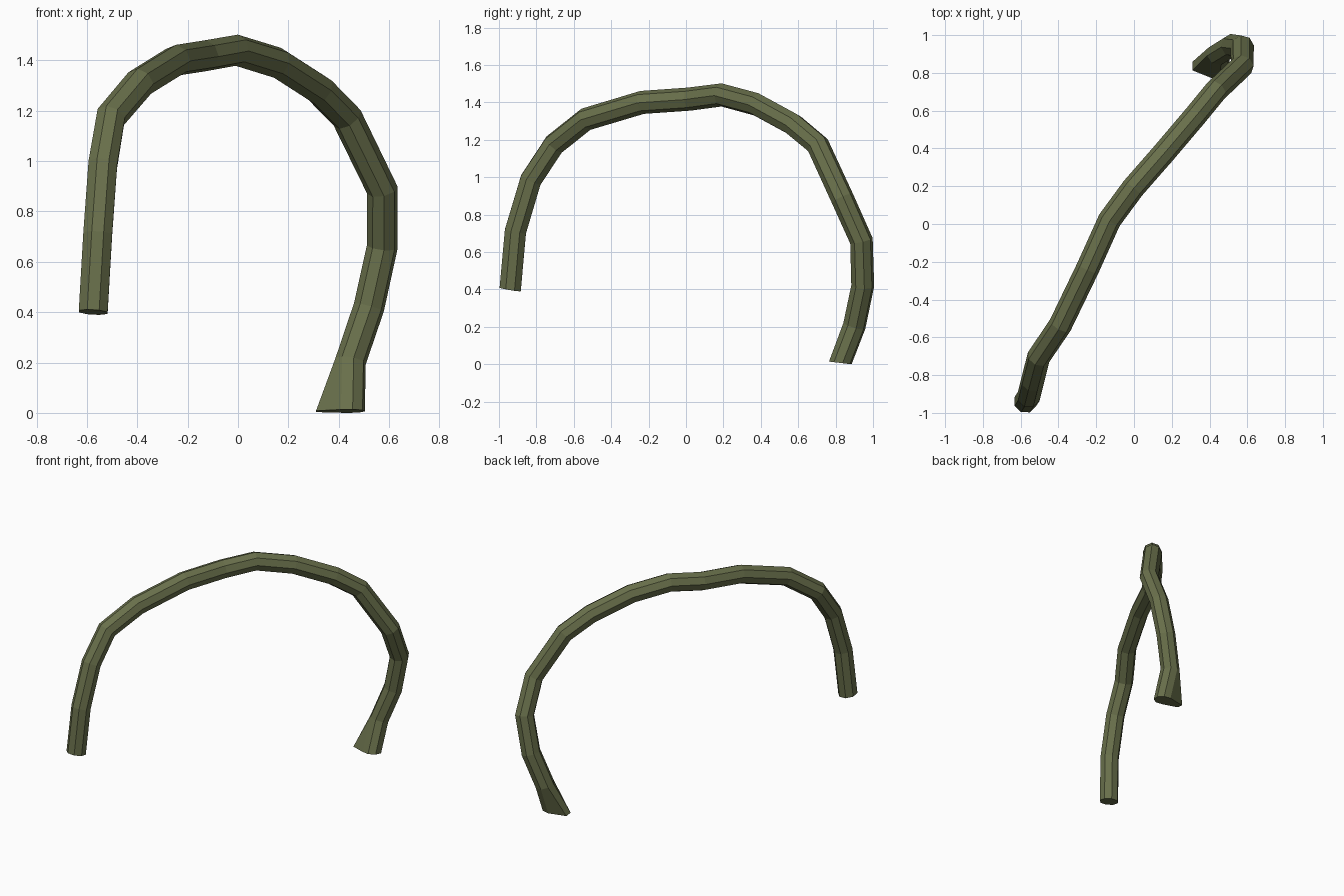
import bpy, bmesh, math
from mathutils import Vector

if "Cube" in bpy.data.objects:
    bpy.data.objects.remove(bpy.data.objects["Cube"])

SIDES, RADIUS = 8, 0.062

# Centre line of the bent bar, from the high end to the flared foot
path = [Vector(p) for p in (
    (-0.575, -0.94, 0.40), (-0.557, -0.912, 0.71), (-0.537, -0.83, 0.985),
    (-0.505, -0.705, 1.175), (-0.39, -0.535, 1.31), (-0.245, -0.235, 1.40),
    (-0.13, 0.02, 1.418), (-0.005, 0.19, 1.44), (0.157, 0.375, 1.39),
    (0.325, 0.573, 1.282), (0.433, 0.705, 1.172), (0.573, 0.837, 0.885),
    (0.573, 0.938, 0.66), (0.52, 0.945, 0.42), (0.447, 0.90, 0.205),
    (0.443, 0.825, 0.008))]


def ring(centre, u, v):
    pts = []
    for i in range(SIDES):
        a = (i + 0.5) * 2 * math.pi / SIDES
        pts.append(centre + RADIUS * (u * math.cos(a) + v * math.sin(a)))
    return pts


# Cross-sections carried along the path without twisting
rings = []
tangent, u = None, Vector((1, 0, 0))
for i, p in enumerate(path):
    if i == 0:
        t = Vector((0.06, 0.17, 1)).normalized()
    elif i == len(path) - 1:
        t = Vector((0, -0.12, -1)).normalized()
    else:
        t = ((path[i + 1] - p).normalized() + (p - path[i - 1]).normalized()).normalized()
    if tangent:
        u = tangent.rotation_difference(t) @ u
    u = (u - t * u.dot(t)).normalized()
    tangent = t
    rings.append(ring(p, u, t.cross(u)))

# Foot: the two outermost corners are pulled sideways into a flare
for q in sorted(rings[-1], key=lambda q: q.x)[:2]:
    q.x = 0.31
low = min(q.z for q in rings[-1])
for q in rings[-1]:
    q.z -= low

# Skin the cross-sections and close both ends
bm = bmesh.new()
loops = [[bm.verts.new(q) for q in r] for r in rings]
for a, b in zip(loops, loops[1:]):
    for i in range(SIDES):
        j = (i + 1) % SIDES
        bm.faces.new((a[i], a[j], b[j], b[i]))
bm.faces.new(loops[0][::-1])
bm.faces.new(loops[-1])
bmesh.ops.recalc_face_normals(bm, faces=bm.faces)
mesh = bpy.data.meshes.new("bent_bar")
bm.to_mesh(mesh)
bm.free()
bar = bpy.data.objects.new("bent_bar", mesh)
bpy.context.collection.objects.link(bar)

# Olive material
olive = bpy.data.materials.new("olive")
olive.diffuse_color = (0.14, 0.16, 0.07, 1)
olive.use_nodes = True
olive.node_tree.nodes["Principled BSDF"].inputs["Base Color"].default_value = olive.diffuse_color
mesh.materials.append(olive)
